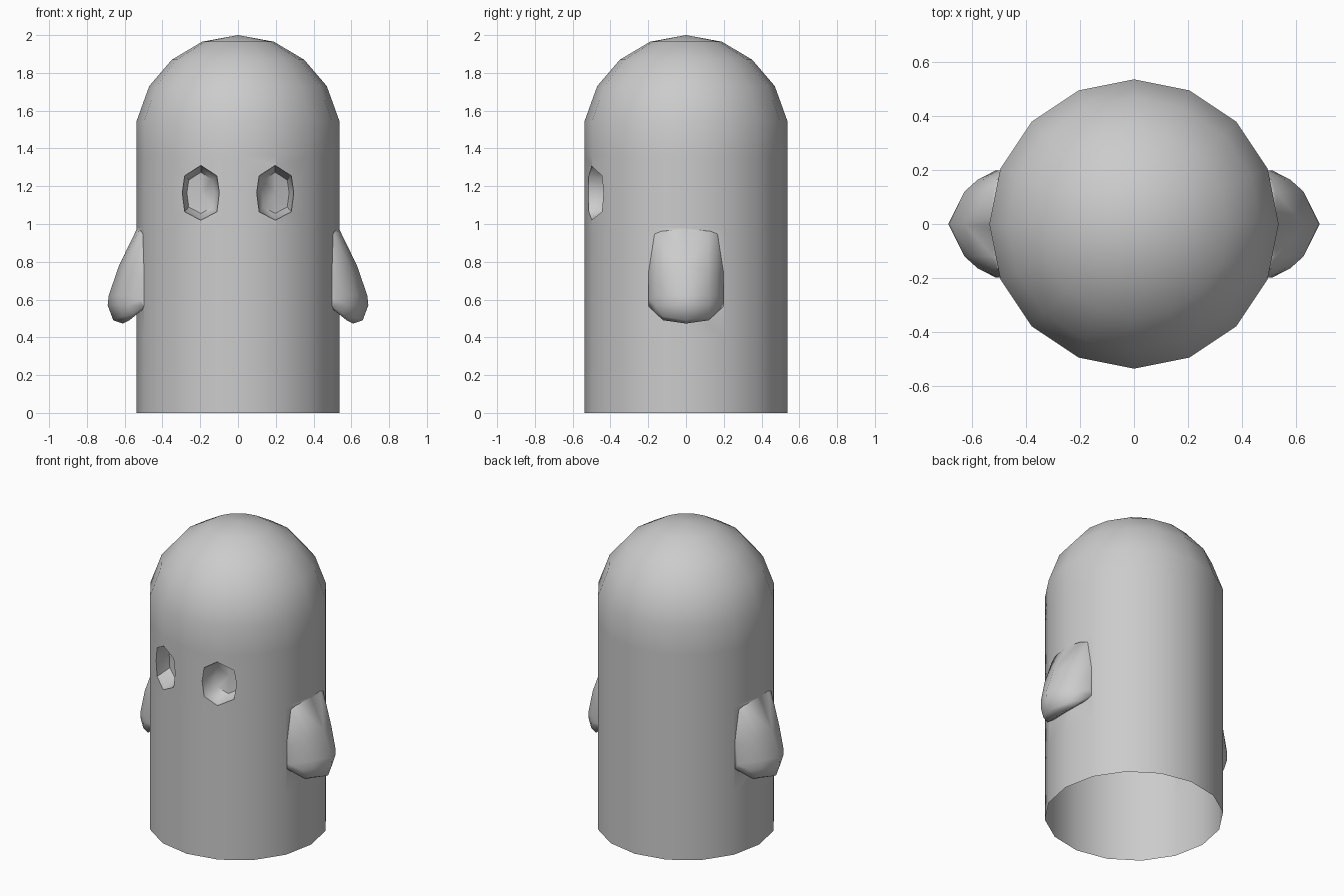
import bpy, bmesh, math

if "Cube" in bpy.data.objects:
    bpy.data.objects.remove(bpy.data.objects["Cube"])

R = 0.537
SIDES = 16


def make(name, bm):
    bmesh.ops.recalc_face_normals(bm, faces=bm.faces)
    mesh = bpy.data.meshes.new(name)
    bm.to_mesh(mesh)
    bm.free()
    ob = bpy.data.objects.new(name, mesh)
    bpy.context.collection.objects.link(ob)
    return ob


# Body: 16-sided column with a domed head
profile = [(R, 0), (R, 0.4), (R, 0.98), (R, 1.36), (R, 1.545),
           (0.47, 1.73), (0.35, 1.87), (0.19, 1.965)]
bm = bmesh.new()
rings = []
for r, z in profile:
    rings.append([bm.verts.new((r * math.cos(2 * math.pi * i / SIDES),
                                r * math.sin(2 * math.pi * i / SIDES), z))
                  for i in range(SIDES)])
top = bm.verts.new((0, 0, 2))
for i in range(SIDES):
    j = (i + 1) % SIDES
    for a, b in zip(rings, rings[1:]):
        bm.faces.new((a[i], a[j], b[j], b[i]))
    bm.faces.new((rings[-1][i], rings[-1][j], top))
bm.faces.new(rings[0][::-1])
body = make("ghost_body", bm)


# Arm: hull through slices, pressed into the body side
def arm(side):
    slices = {
        0: [(0.535, 0.975), (0.63, 0.78), (0.685, 0.62), (0.69, 0.57),
            (0.66, 0.49), (0.61, 0.473)],
        0.12: [(0.525, 0.96), (0.60, 0.76), (0.63, 0.62), (0.63, 0.57),
               (0.61, 0.51), (0.575, 0.49)],
        0.165: [(0.51, 0.945), (0.56, 0.74), (0.58, 0.62), (0.58, 0.57),
                (0.55, 0.53)],
        0.198: [(0.505, 0.73), (0.515, 0.60), (0.50, 0.565)],
    }
    bm = bmesh.new()
    for y, pts in slices.items():
        for s in ((-1, 1) if y else (1,)):
            for x, z in pts + [(0.40, 0.63), (0.40, 0.98)]:
                bm.verts.new((side * x, s * y, z))
    res = bmesh.ops.convex_hull(bm, input=bm.verts)
    loose = {g for g in res["geom_interior"] + res["geom_unused"]
             if isinstance(g, bmesh.types.BMVert)}
    bmesh.ops.delete(bm, geom=list(loose), context='VERTS')
    return make("arm", bm)


# Eye socket: tapered octagonal cutter whose floor follows the body curve
def eye(side):
    outline = [(0, 0.145), (0.085, 0.09), (0.098, 0), (0.085, -0.1),
               (0, -0.145), (-0.085, -0.1), (-0.098, 0), (-0.085, 0.09)]
    bm = bmesh.new()
    loops = []
    for scale, radius in ((1.0, 0.65), (1.0, 0.52), (0.75, 0.43)):
        loop = []
        for u, w in outline:
            x = side * 0.197 + u * scale
            loop.append(bm.verts.new((x, -math.sqrt(radius ** 2 - x * x),
                                      1.165 + w * scale)))
        loops.append(loop)
    for a, b in zip(loops, loops[1:]):
        for i in range(8):
            j = (i + 1) % 8
            bm.faces.new((a[i], a[j], b[j], b[i]))
    for loop, r in ((loops[0], 0.65), (loops[-1], 0.42)):
        x = side * 0.197
        c = bm.verts.new((x, -math.sqrt(r * r - x * x), 1.165))
        for i in range(8):
            bm.faces.new((loop[i], loop[(i + 1) % 8], c))
    return make("eye_socket", bm)


# Join arms and carve eyes
bpy.context.view_layer.objects.active = body
body.select_set(True)
for build, op in ((arm, 'UNION'), (eye, 'DIFFERENCE')):
    for side in (-1, 1):
        tool = build(side)
        mod = body.modifiers.new(tool.name, 'BOOLEAN')
        mod.operation = op
        mod.solver = 'EXACT'
        mod.object = tool
        bpy.ops.object.modifier_apply(modifier=mod.name)
        bpy.data.objects.remove(tool)

# Open underside
bm = bmesh.new()
bm.from_mesh(body.data)
bmesh.ops.delete(bm, geom=[f for f in bm.faces
                           if all(v.co.z < 0.001 for v in f.verts)],
                 context='FACES')
bm.to_mesh(body.data)
bm.free()
bpy.ops.object.shade_smooth_by_angle(angle=math.radians(50))
